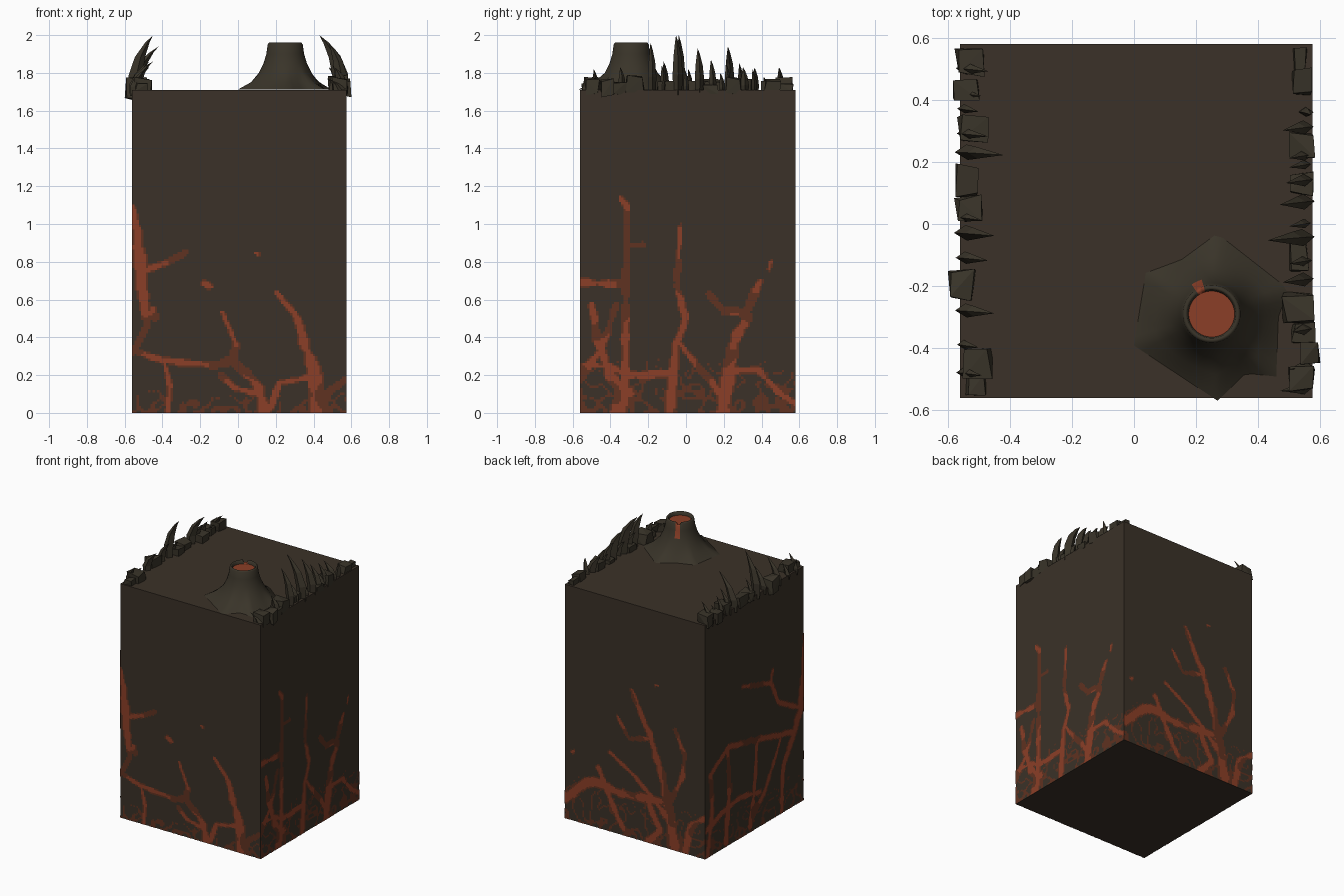
import bpy, bmesh, math, random
from mathutils import Vector, noise

random.seed(4)
X0, X1, Y0, Y1, TOP = -0.56, 0.575, -0.56, 0.58, 1.71


def material(name, rgb):
    m = bpy.data.materials.new(name)
    m.diffuse_color = (*rgb, 1)
    return m


EARTH = material("dark earth", (0.043, 0.031, 0.021))
STONE = material("dark stone", (0.041, 0.034, 0.022))
LAVA = material("bright lava", (0.26, 0.049, 0.02))
EMBER = material("dim lava", (0.115, 0.032, 0.015))


def finish(name, bm, *mats):
    me = bpy.data.meshes.new(name)
    bm.to_mesh(me)
    bm.free()
    for m in mats:
        me.materials.append(m)
    ob = bpy.data.objects.new(name, me)
    bpy.context.collection.objects.link(ob)
    return ob


# Main block
bm = bmesh.new()
bmesh.ops.create_cube(bm, size=1)
for v in bm.verts:
    v.co = (X1 if v.co.x > 0 else X0, Y1 if v.co.y > 0 else Y0, TOP if v.co.z > 0 else 0)
finish("block", bm, EARTH)

# Lava cracks: each is (start width, end width, points along the side and up)
FRONT = [
    (.02, .05, [(-.56, 1.09), (-.53, .93), (-.515, .76)]),
    (.045, .018, [(-.515, .76), (-.5, .6), (-.48, .47), (-.56, .31)]),
    (.03, .02, [(-.5, .75), (-.39, .79), (-.28, .85)]),
    (.025, .025, [(-.45, .55), (-.44, .5)]),
    (.02, .03, [(-.56, .33), (-.39, .275), (-.12, .25), (-.03, .28)]),
    (.025, .04, [(-.03, .28), (.04, .21), (.11, .14), (.14, 0)]),
    (.03, .015, [(-.03, .28), (-.01, .36), (-.08, .53)]),
    (.018, .02, [(-.39, .27), (-.36, .14), (-.37, 0)]),
    (.02, .02, [(.11, .1), (-.02, .13), (-.09, .2)]),
    (.015, .045, [(.2, .64), (.31, .51), (.36, .35), (.41, .2)]),
    (.045, .07, [(.41, .2), (.42, .09), (.43, 0)]),
    (.03, .02, [(.42, .07), (.575, .18)]),
    (.025, .02, [(.4, .19), (.22, .16), (.17, .02)]),
    (.02, .02, [(-.18, .69), (-.15, .67)]), (.012, .012, [(.1, .845), (.105, .84)]),
]
RIGHT = [
    (.015, .03, [(-.35, 1.14), (-.31, 1.09), (-.315, .9), (-.32, .6), (-.32, .22)]),
    (.03, .06, [(-.32, .22), (-.35, 0)]),
    (.018, .018, [(-.32, .89), (-.23, .89)]),
    (.03, .025, [(-.56, .69), (-.33, .68)]),
    (.025, .04, [(-.5, .57), (-.46, .35), (-.4, .2), (-.3, .1)]),
    (.02, .03, [(-.37, .57), (-.45, .33), (-.55, .2)]),
    (.02, .02, [(-.56, .25), (-.4, .25), (-.32, .2)]),
    (.016, .02, [(-.03, .99), (-.045, .75), (-.05, .67)]),
    (.02, .04, [(-.05, .67), (0, .5), (-.05, .36), (-.07, .2), (-.09, 0)]),
    (.035, .03, [(-.32, .2), (-.2, .2), (-.08, .21)]),
    (.02, .03, [(.12, .63), (.2, .54), (.32, .53), (.39, .69)]),
    (.03, .05, [(.33, .52), (.25, .36), (.22, .2), (.2, 0)]),
    (.02, .025, [(-.03, .36), (.1, .2), (.2, .08)]),
    (.025, .02, [(.22, .22), (.38, .23), (.5, .1), (.58, .05)]),
    (.015, .015, [(.44, .76), (.45, .8)]),
]
BACK = [
    (.02, .04, [(.03, 1.08), (-.04, .93), (-.115, .79), (-.235, .45)]),
    (.045, .06, [(-.235, .45), (-.29, .17), (-.32, 0)]),
    (.015, .02, [(.15, .86), (.05, .72), (-.1, .76)]),
    (.02, .025, [(-.32, .88), (-.4, .71), (-.38, .56), (-.28, .35)]),
    (.02, .03, [(.21, .58), (.01, .46), (-.155, .32), (-.28, .2)]),
    (.05, .04, [(.575, .14), (.45, .26), (.33, .34), (.13, .3), (-.2, .33)]),
    (.03, .03, [(.3, .44), (.2, .22), (.1, .05)]),
    (.03, .04, [(-.1, .3), (-.2, .12), (-.1, 0)]),
    (.025, .04, [(-.56, .3), (-.45, .22), (-.4, 0)]),
    (.016, .016, [(-.16, 1.17), (-.18, 1.17)]), (.015, .015, [(.51, .5), (.5, .51)]),
]
LEFT = [
    (.02, .05, [(-.56, 1.2), (-.55, .9), (-.525, .7)]),
    (.05, .025, [(-.525, .7), (-.45, .54), (-.32, .33), (-.3, 0)]),
    (.025, .03, [(.52, .59), (.32, .72), (.06, .67), (-.45, .54)]),
    (.02, .025, [(.15, 1.1), (-.18, 1.0), (-.26, .83), (-.5, .7)]),
    (.015, .015, [(-.18, 1.0), (-.2, 1.09)]),
    (.025, .035, [(-.02, .62), (0, .37), (.06, .05)]),
    (.025, .04, [(.32, .72), (.3, .4), (.34, .04)]),
    (.02, .035, [(-.29, .55), (-.12, .25), (.05, .08)]),
    (.035, .025, [(.58, .2), (.4, .26), (.17, .3), (-.05, .25)]),
    (.03, .03, [(.52, .59), (.5, .3), (.56, 0)]),
]


def lava_cracks(name, cracks, u0, u1, place, flip, web):
    """Paint small square plates wherever a cell lies within a crack."""
    segs = []
    for w0, w1, pts in cracks:
        n = len(pts) - 1
        for i in range(n):
            segs.append((*pts[i], *pts[i + 1], w0 + (w1 - w0) * i / n, (w1 - w0) / n))
    nu = 95
    du = (u1 - u0) / nu
    bm = bmesh.new()
    for j in range(102):
        for i in range(nu):
            u, z = u0 + (i + .5) * du, (j + .5) * .012
            p = place(u, z)
            n1 = noise.noise(Vector(p) * 14)
            n2 = noise.noise(Vector(p) * 5 + Vector((7, 3, 1)))
            best = 9
            for ax, az, bx, bz, w, dw in segs:
                ex, ez = bx - ax, bz - az
                t = max(0, min(1, ((u - ax) * ex + (z - az) * ez) / (ex * ex + ez * ez)))
                d = math.hypot(u - ax - t * ex, z - az - t * ez)
                best = min(best, d / (w + dw * t))
            best += n1 * .4
            in_web = z < web and abs(n1 + .3 * n2) < .16 * (1 - z / web)
            if best > .85 and not in_web:
                continue
            cell = [place(u + a * du / 2, z + b * .006) for a, b in ((-1, -1), (1, -1), (1, 1), (-1, 1))]
            f = bm.faces.new([bm.verts.new(c) for c in (cell[::-1] if flip else cell)])
            f.material_index = 0 if best < .6 and n2 + .35 * (.6 - z) > -.12 else 1
    bmesh.ops.remove_doubles(bm, verts=bm.verts, dist=.0005)
    finish(name, bm, LAVA, EMBER)


E = .002
lava_cracks("front_lava", FRONT, X0, X1, lambda u, z: (u, Y0 - E, z), False, .12)
lava_cracks("right_lava", RIGHT, Y0, Y1, lambda u, z: (X1 + E, u, z), False, .3)
lava_cracks("back_lava", BACK, X0, X1, lambda u, z: (u, Y1 + E, z), True, .35)
lava_cracks("left_lava", LEFT, Y0, Y1, lambda u, z: (X0 - E, u, z), True, .25)

# Volcano cone: ragged foot, flared flank, open crater, one spill of lava
CX, CY, N = .25, -.29, 60
FOOT = [(-86, .28), (-60, .22), (-44, .29), (-3, .215), (18, .26), (86, .26),
        (119, .2), (148, .25), (202, .27), (274, .28)]
RINGS = [(None, 1.712), (.18, 1.752), (.14, 1.80), (.115, 1.85), (.1, 1.90), (.093, 1.95),
         (.086, 1.96), (.078, 1.955), (.074, 1.935)]


def foot_radius(a):
    for (a0, r0), (a1, r1) in zip(FOOT, FOOT[1:]):
        if a0 <= a <= a1:   # straight edge between two foot corners
            s, e = math.radians(a - a0), math.radians(a1 - a)
            return r0 * r1 * math.sin(s + e) / (r0 * math.sin(s) + r1 * math.sin(e))


bm = bmesh.new()
rings = []
for k, (r, z) in enumerate(RINGS):
    ring = []
    for i in range(N):
        a = -86 + 360 * i / N
        rad = r or foot_radius(a)
        if k == 1:
            rad = .5 * r + .5 * foot_radius(a) * .76
        zz = z - (.018 if 5 <= k <= 7 and 108 < a < 128 else 0)
        ring.append(bm.verts.new((CX + rad * math.cos(math.radians(a)), CY + rad * math.sin(math.radians(a)), zz)))
    rings.append(ring)
for k in range(len(rings) - 1):
    for i in range(N):
        f = bm.faces.new((rings[k][i], rings[k][(i + 1) % N], rings[k + 1][(i + 1) % N], rings[k + 1][i]))
        f.smooth = True
        f.material_index = int(k >= 3 and 108 < -86 + 360 * (i + .5) / N < 127)
bm.faces.new(rings[-1]).material_index = 1
finish("volcano", bm, STONE, LAVA)


# Curved horn-like spikes leaning inwards: (y, tip x, tip z, width)
def spike(bm, base, mid, tip, w):
    rows = []
    for t, s in ((0, .8), (.3, 1), (.6, .75), (.85, .33)):
        c = base * (1 - t) ** 2 + mid * 2 * t * (1 - t) + tip * t * t
        rows.append([bm.verts.new(c + Vector(o) * w * s) for o in
                     ((-.75, 0, -.1), (.1, -.5, 0), (.75, .05, .1), (0, .5, 0))])
    end = bm.verts.new(tip)
    bm.faces.new(rows[0][::-1])
    for i in range(4):
        j = (i + 1) % 4
        for a, b in zip(rows, rows[1:]):
            bm.faces.new((a[i], a[j], b[j], b[i]))
        bm.faces.new((rows[-1][i], rows[-1][j], end))


LEFT_SPIKES = [(.5, -.47, 1.83, .04), (.42, -.49, 1.78, .03), (.37, -.5, 1.83, .03), (.23, -.42, 1.94, .05),
               (.29, -.47, 1.85, .035), (-.03, -.45, 2.0, .05), (.02, -.49, 1.82, .03), (-.11, -.47, 1.86, .04),
               (-.28, -.45, 1.86, .045), (-.39, -.5, 1.78, .03), (-.48, -.49, 1.82, .035)]
RIGHT_SPIKES = [(.36, .57, 1.82, .03), (.31, .48, 1.83, .045), (.22, .5, 1.85, .035), (.19, .5, 1.8, .03),
                (.14, .49, 1.87, .04), (.07, .47, 1.93, .05), (-.045, .43, 2.0, .055), (0, .5, 1.82, .03),
                (-.12, .5, 1.84, .035), (-.18, .48, 1.96, .045), (-.34, .51, 1.83, .04), (-.46, .5, 1.78, .035),
                (-.53, .47, 1.77, .04)]
for name, row, side in (("left_spikes", LEFT_SPIKES, -1), ("right_spikes", RIGHT_SPIKES, 1)):
    bm = bmesh.new()
    for y, tx, tz, w in row:
        base = Vector((side * .545, y, 1.68))
        mid = Vector((side * .56, y + .005, 1.68 + (tz - 1.68) * .6))
        spike(bm, base, mid, Vector((tx, y - .008, tz)), w)
    bmesh.ops.recalc_face_normals(bm, faces=bm.faces)
    finish(name, bm, STONE)

# Boulders along both edges: (x, y, z, half sizes)
LEFT_ROCKS = [(-.53, .52, 1.73, .05, .05, .05), (-.54, .43, 1.72, .045, .04, .05), (-.515, .31, 1.73, .055, .05, .05),
              (-.54, .14, 1.72, .04, .055, .05), (-.53, .045, 1.72, .05, .05, .04), (-.555, -.195, 1.71, .048, .055, .07),
              (-.505, -.45, 1.73, .05, .05, .05), (-.51, -.52, 1.72, .035, .035, .03)]
RIGHT_ROCKS = [(.535, .53, 1.72, .025, .04, .03), (.54, .46, 1.73, .035, .05, .04), (.54, .25, 1.73, .045, .045, .05),
               (.53, -.11, 1.72, .035, .06, .04), (.53, -.27, 1.74, .055, .055, .05), (.545, -.35, 1.72, .04, .04, .04),
               (.57, -.41, 1.72, .035, .045, .05), (.54, -.5, 1.73, .045, .045, .05), (.54, .13, 1.71, .04, .04, .03)]
for name, row in (("left_boulders", LEFT_ROCKS), ("right_boulders", RIGHT_ROCKS)):
    bm = bmesh.new()
    for x, y, z, a, b, c in row:
        pts = []
        for sx in (-1, 1):
            for sy in (-1, 1):
                for sz in (-1, 1):
                    q = [s * random.uniform(.6, 1) for s in (sx, sy, sz)]
                    pts.append(bm.verts.new((x + a * q[0], y + b * q[1], z + c * q[2])))
        hull = bmesh.ops.convex_hull(bm, input=pts)
        spare = {g for g in hull["geom_interior"] if isinstance(g, bmesh.types.BMVert)}
        bmesh.ops.delete(bm, geom=list(spare), context="VERTS")
    bmesh.ops.recalc_face_normals(bm, faces=bm.faces)
    finish(name, bm, STONE)
